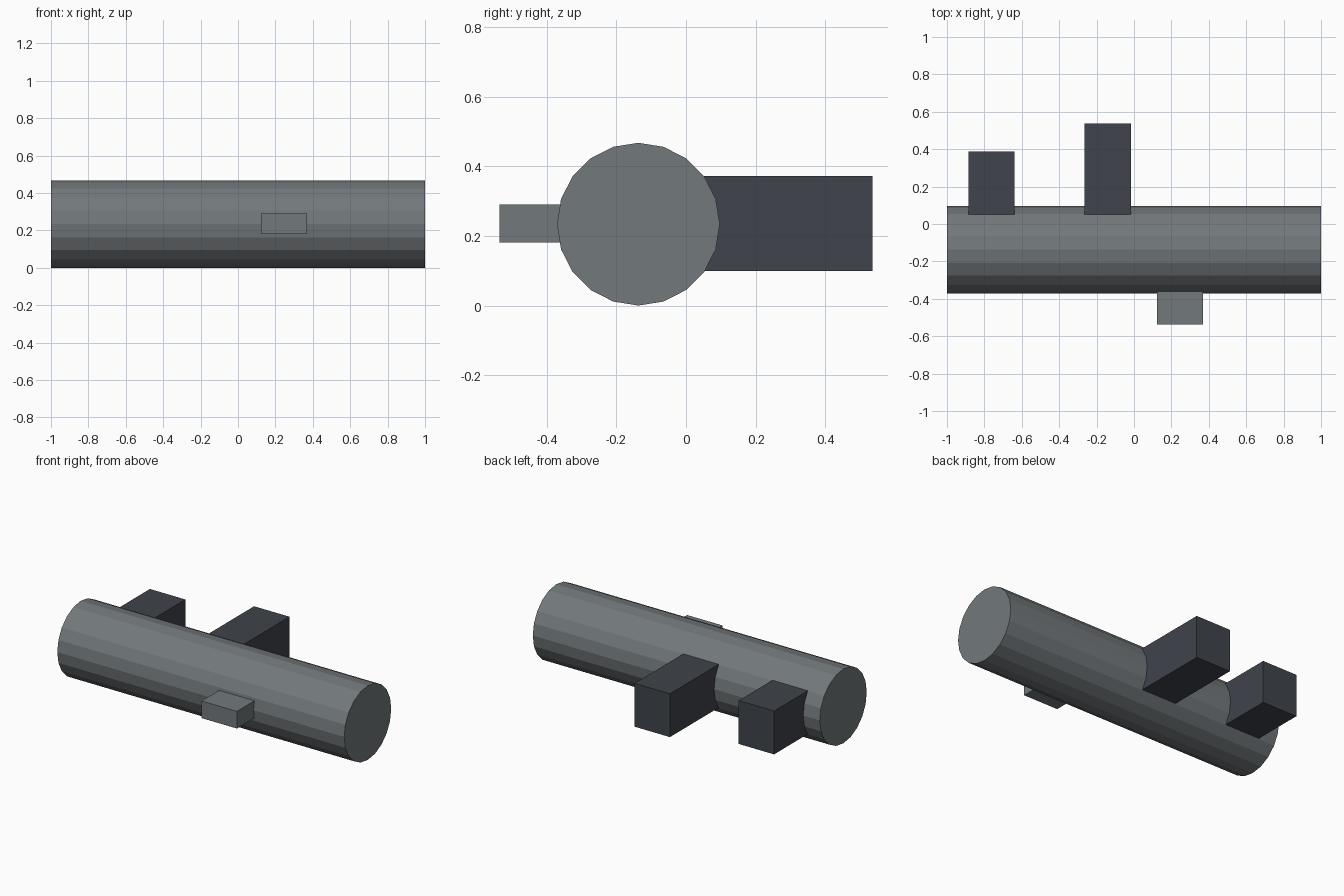
import bpy
from math import pi

if "Cube" in bpy.data.objects:
    bpy.data.objects.remove(bpy.data.objects["Cube"])

R = 0.234          # barrel radius
CY, CZ = -0.137, 0.234


def material(name, rgb):
    m = bpy.data.materials.new(name)
    m.diffuse_color = (*rgb, 1)
    m.use_nodes = True
    m.node_tree.nodes["Principled BSDF"].inputs["Base Color"].default_value = m.diffuse_color
    return m


grey = material("mid_grey", (0.17, 0.19, 0.2))
dark = material("dark_slate", (0.05, 0.057, 0.07))


def block(name, x, y, z, mat):
    """Box spanning the given (min, max) ranges."""
    bpy.ops.mesh.primitive_cube_add(
        size=1, location=[(a + b) / 2 for a, b in (x, y, z)])
    o = bpy.context.object
    o.name = name
    o.scale = [b - a for a, b in (x, y, z)]
    bpy.ops.object.transform_apply(location=False, rotation=False, scale=True)
    o.data.materials.append(mat)


# Faceted barrel lying along x
bpy.ops.mesh.primitive_cylinder_add(
    vertices=20, radius=R, depth=2, location=(0, CY, CZ), rotation=(0, pi / 2, 0))
barrel = bpy.context.object
barrel.name = "barrel"
barrel.data.materials.append(grey)

# Two dark blocks projecting from the back, rooted inside the barrel
for name, x, y_end in (("short_back_block", (-0.885, -0.638), 0.387),
                       ("long_back_block", (-0.264, -0.017), 0.537)):
    block(name, x, (0.0, y_end), (0.10, 0.373), dark)

# Small grey tab on the front
block("front_tab", (0.122, 0.368), (-0.537, -0.3), (0.182, 0.29), grey)
